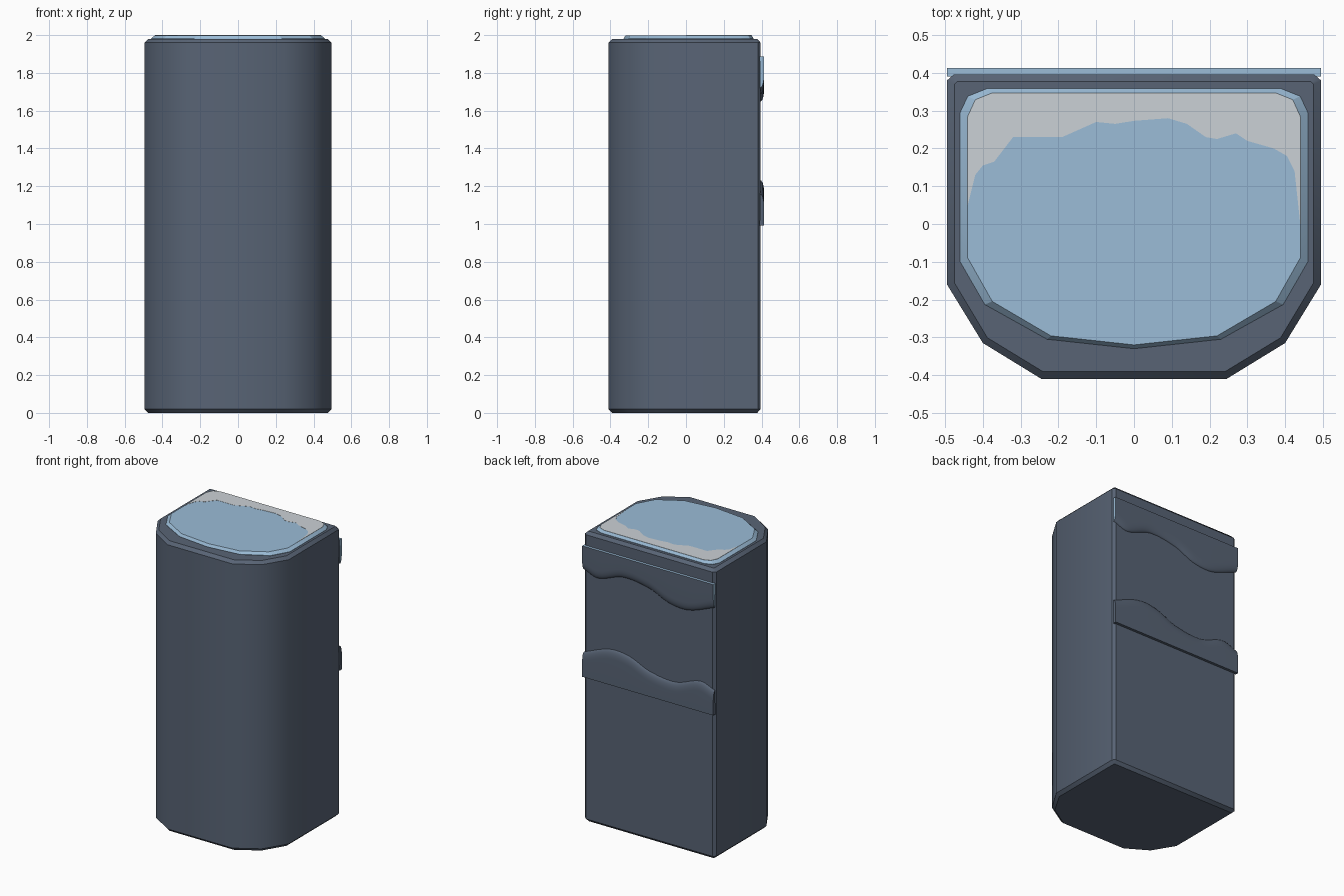
import bpy, bmesh, math

if "Cube" in bpy.data.objects:
    bpy.data.objects.remove(bpy.data.objects["Cube"])


def material(name, rgb):
    m = bpy.data.materials.new(name)
    m.diffuse_color = (*rgb, 1)
    m.use_nodes = True
    m.node_tree.nodes["Principled BSDF"].inputs["Base Color"].default_value = m.diffuse_color
    return m


SLATE = material("slate", (0.098, 0.127, 0.178))
BLUE = material("pale blue", (0.328, 0.503, 0.68))
GREY = material("light grey", (0.60, 0.64, 0.67))


def make(name, bm, mats, angle=40):
    bmesh.ops.recalc_face_normals(bm, faces=bm.faces[:])
    me = bpy.data.meshes.new(name)
    bm.to_mesh(me)
    bm.free()
    for m in mats:
        me.materials.append(m)
    ob = bpy.data.objects.new(name, me)
    bpy.context.collection.objects.link(ob)
    bpy.ops.object.select_all(action='DESELECT')
    ob.select_set(True)
    bpy.context.view_layer.objects.active = ob
    bpy.ops.object.shade_smooth_by_angle(angle=math.radians(angle))
    return ob


def stack(rings, close=True):
    """Loft a list of point rings, capping both ends."""
    bm = bmesh.new()
    vs = [[bm.verts.new(p) for p in r] for r in rings]
    n = len(vs[0])
    for a, b in zip(vs, vs[1:]):
        for i in range(n):
            j = (i + 1) % n
            bm.faces.new((a[i], a[j], b[j], b[i]))
    bm.faces.new(vs[0])
    bm.faces.new(vs[-1])
    return bm


def mirror(half):
    """Right half outline, front to back, completed on the left."""
    return half + [(-x, y) for x, y in reversed(half) if x > 0]


def ring(outline, z):
    return [(x, y, z) for x, y in outline]


# Main body: rounded front, flat back, bevelled top and bottom
outer = mirror([(0.245, -0.41), (0.40, -0.315), (0.495, -0.16), (0.495, 0.38), (0.478, 0.395)])
inner = mirror([(0.242, -0.39), (0.388, -0.301), (0.475, -0.156), (0.475, 0.37), (0.468, 0.377)])
make("body", stack([ring(inner, 0), ring(outer, 0.02), ring(outer, 1.96), ring(inner, 1.98)]), [SLATE])

# Raised lid on top
lid_low = mirror([(0, -0.33), (0.23, -0.305), (0.395, -0.213), (0.46, -0.10),
                  (0.46, 0.295), (0.44, 0.338), (0.39, 0.358)])
lid_top = mirror([(0, -0.32), (0.22, -0.296), (0.375, -0.205), (0.44, -0.09),
                  (0.44, 0.285), (0.42, 0.329), (0.375, 0.347)])
make("lid", stack([ring(lid_low, 1.97), ring(lid_low, 1.982), ring(lid_top, 1.999)]), [BLUE], 20)

# Grey patch along the back of the lid with a ragged front border
border = [(-0.44, 0.05), (-0.42, 0.13), (-0.40, 0.155), (-0.37, 0.165), (-0.32, 0.23), (-0.19, 0.23),
          (-0.10, 0.27), (-0.05, 0.265), (0, 0.273), (0.09, 0.28), (0.14, 0.265), (0.19, 0.23),
          (0.22, 0.225), (0.27, 0.24), (0.30, 0.22), (0.37, 0.20), (0.405, 0.18), (0.425, 0.14), (0.44, 0.0)]
patch = border + [(0.44, 0.285), (0.42, 0.329), (0.375, 0.347), (-0.375, 0.347), (-0.42, 0.329), (-0.44, 0.285)]
make("lid_patch", stack([ring(patch, 1.998), ring(patch, 2.0)]), [GREY], 20)

# Wavy bands on the back: u runs across, value is the edge offset
WAVE = [(0, 0), (0.11, -0.035), (0.3, 0.022), (0.5, 0), (0.65, -0.06), (0.8, -0.07), (1, 0)]


def wave(u):
    pts = WAVE
    k = max(i for i in range(len(pts) - 1) if pts[i][0] <= u)

    def slope(i):
        a, b = pts[max(i - 1, 0)], pts[min(i + 1, len(pts) - 1)]
        return (b[1] - a[1]) / (b[0] - a[0])
    (u0, v0), (u1, v1) = pts[k], pts[k + 1]
    h = u1 - u0
    t = (u - u0) / h
    return ((2*t**3 - 3*t*t + 1) * v0 + (t**3 - 2*t*t + t) * h * slope(k)
            + (3*t*t - 2*t**3) * v1 + (t**3 - t*t) * h * slope(k + 1))


def band(name, flat_z, side, mats):
    rings = []
    n = 40
    for i in range(n + 1):
        u = i / n
        edge = 0.165 - wave(u if side > 0 else 1 - u)
        sec = [(0, 0.39), (0, 0.413), (edge - 0.06, 0.413)]
        # rounded roll towards the wavy edge
        for k in range(1, 7):
            a = k / 6 * math.pi / 2
            sec.append((edge - 0.06 + 0.06 * math.sin(a), 0.393 + 0.02 * math.cos(a)))
        rings.append([(0.495 - 0.99 * u, y, flat_z - side * d) for d, y in sec])
    bm = stack(rings)
    if len(mats) > 1:
        # straight top edge and the two ends are blue
        bm.normal_update()
        for f in bm.faces:
            end = abs(f.normal.x) > 0.9
            top = all(abs(v.co.z - flat_z) < 1e-4 for v in f.verts)
            f.material_index = 1 if end or top else 0
    make(name, bm, mats)


band("upper_back_band", 1.887, 1, [SLATE, BLUE])
band("lower_back_band", 0.993, -1, [SLATE])
